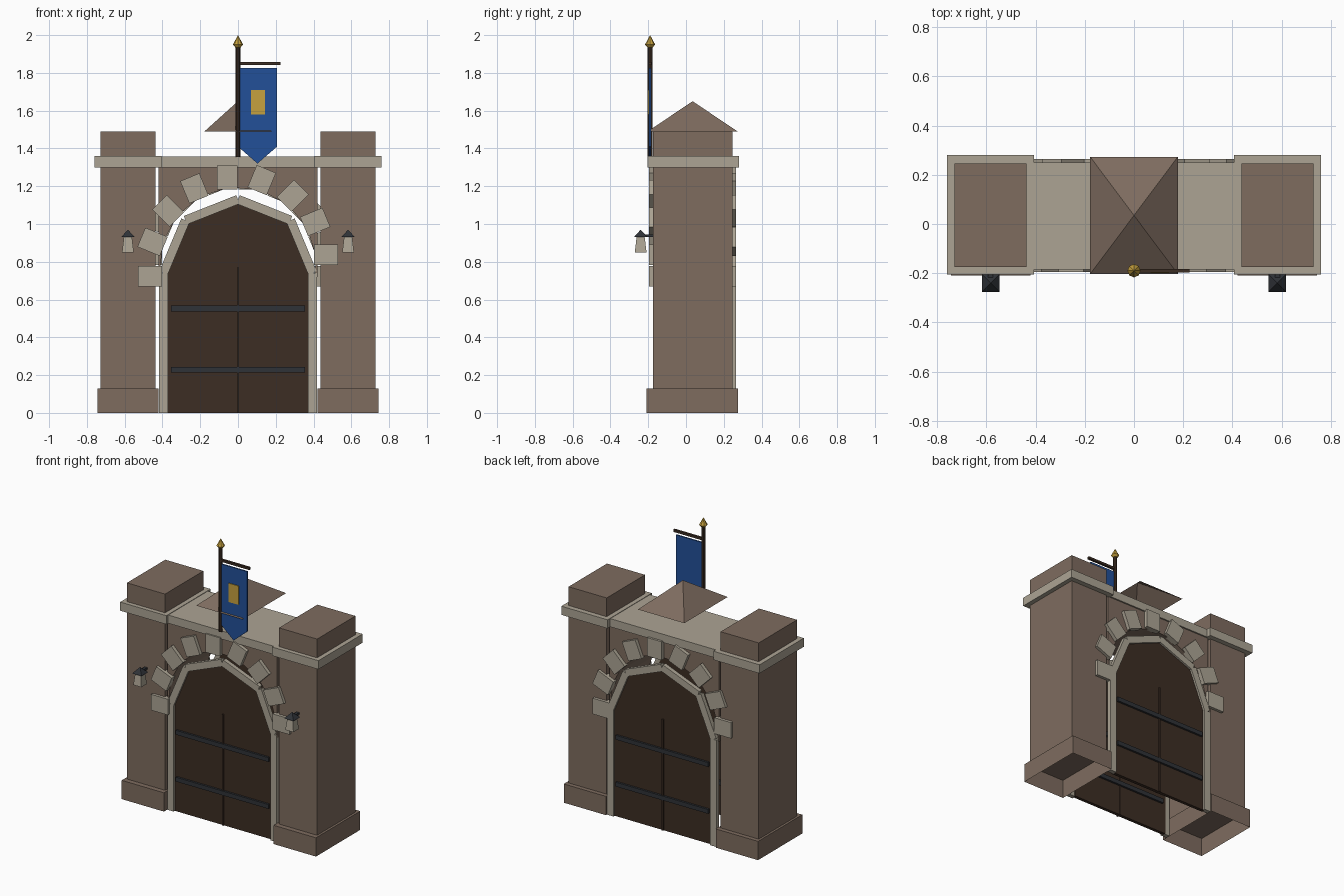
import bpy
import bmesh
from math import sin, cos, pi, radians
from mathutils import Vector, Matrix

if "Cube" in bpy.data.objects:
    bpy.data.objects.remove(bpy.data.objects["Cube"])


def material(name, *rgb):
    lin = [((c / 255 + 0.055) / 1.055) ** 2.4 for c in rgb] + [1.0]
    m = bpy.data.materials.new(name)
    m.use_nodes = True
    m.diffuse_color = lin
    m.node_tree.nodes["Principled BSDF"].inputs["Base Color"].default_value = lin
    return m


stone = material("brown_stone", 126, 108, 95)
trim = material("pale_stone", 172, 164, 148)
wood = material("dark_wood", 60, 45, 35)
iron = material("dark_iron", 47, 50, 55)
blue = material("banner_blue", 34, 80, 153)
gold = material("gold", 198, 161, 62)


def finish(name, bm, mat):
    bmesh.ops.recalc_face_normals(bm, faces=bm.faces[:])
    mesh = bpy.data.meshes.new(name)
    bm.to_mesh(mesh)
    bm.free()
    mesh.materials.append(mat)
    ob = bpy.data.objects.new(name, mesh)
    bpy.context.collection.objects.link(ob)
    return ob


def box(name, x, y, z, mat, open_bottom=False):
    """Axis-aligned box from (low, high) pairs."""
    bm = bmesh.new()
    bmesh.ops.create_cube(bm, size=1)
    for v in bm.verts:
        v.co = [lo if c < 0 else hi for c, (lo, hi) in zip(v.co, (x, y, z))]
    if open_bottom:
        low = [f for f in bm.faces if all(v.co.z == z[0] for v in f.verts)]
        bmesh.ops.delete(bm, geom=low, context='FACES')
    return finish(name, bm, mat)


def prism(name, pts, y, mat):
    """Outline in the xz plane extruded along y."""
    bm = bmesh.new()
    face = bm.faces.new([bm.verts.new((px, y[0], pz)) for px, pz in pts])
    ext = bmesh.ops.extrude_face_region(bm, geom=[face], use_keep_orig=True)
    for v in ext["geom"]:
        if isinstance(v, bmesh.types.BMVert):
            v.co.y = y[1]
    return finish(name, bm, mat)


def cone(name, sides, r1, r2, z, at, mat, scale=(1, 1), turn=0, caps=True):
    bm = bmesh.new()
    bmesh.ops.create_cone(bm, cap_ends=caps, segments=sides, radius1=r1,
                          radius2=r2, depth=z[1] - z[0])
    bmesh.ops.remove_doubles(bm, verts=bm.verts[:], dist=1e-5)
    bm.transform(Matrix.Translation((at[0], at[1], sum(z) / 2))
                 @ Matrix.Diagonal((*scale, 1, 1)) @ Matrix.Rotation(turn, 4, 'Z'))
    return finish(name, bm, mat)


def rotated_rect(center, along, half_len, half_wid):
    side = Vector((-along.y, along.x))
    return [center + along * a * half_len + side * b * half_wid
            for a, b in ((-1, -1), (1, -1), (1, 1), (-1, 1))]


ARCH_Z, ARCH_R = 0.78, 0.41
MID_Y = 0.035
QUARTER = pi / 4
ROOT2 = 2 ** 0.5

# Towers with plinth and cap band, and a lantern on each
for side, s in (("right", -1), ("left", 1)):
    cx = 0.583 * s

    def span(c, h):
        return (c - h, c + h)

    box(side + "_tower", span(cx, 0.146), (-0.175, 0.245), (0.13, 1.49), stone)
    box(side + "_plinth", span(cx, 0.162), (-0.21, 0.275), (0, 0.13), stone, True)
    box(side + "_cap_band", span(cx, 0.177), (-0.205, 0.28), (1.30, 1.36), trim)
    at = (cx, -0.24)
    cone(side + "_lantern_body", 4, 0.031 * ROOT2, 0.021 * ROOT2, (0.85, 0.935), at,
         trim, turn=QUARTER)
    cone(side + "_lantern_roof", 4, 0.036 * ROOT2, 0, (0.93, 0.97), at, iron,
         turn=QUARTER)
    box(side + "_lantern_bracket", span(cx, 0.01), (-0.24, -0.17), (0.93, 0.945), iron)

# Wall with arched opening, and coping slab on top
arch = [(ARCH_R * cos(pi * i / 16), ARCH_Z + ARCH_R * sin(pi * i / 16))
        for i in range(17)]
prism("arch_wall", arch + [(-ARCH_R, 0.72), (-0.42, 0.72), (-0.42, 1.30),
                           (0.42, 1.30), (0.42, 0.72), (ARCH_R, 0.72)],
      (-0.17, 0.24), stone)
box("wall_coping", (-0.41, 0.41), (-0.185, 0.25), (1.30, 1.357), trim)

# Small pyramid roof, open underneath
cone("pyramid_roof", 4, ROOT2, 0, (1.49, 1.65), (0, MID_Y), stone,
     scale=(0.178, 0.238), turn=QUARTER, caps=False)


# Doorway repeated on both faces; the back one is turned half round
def facade(label, flip, plane, inward):
    def depth(a, b):
        return tuple(sorted((plane + inward * a, plane + inward * b)))

    def turned(pts):
        return [(p[0] * flip, p[1]) for p in pts]

    # Ring of arch stones
    front = -0.195 if inward > 0 else 0.265
    for i in range(9):
        a = radians(22.5 * i)
        out = Vector((cos(a), sin(a)))
        c = Vector((0, ARCH_Z)) + out * 0.466 + Vector((-out.y, out.x)) * 0.057
        ys = tuple(sorted((front, front + inward * 0.04)))
        prism(f"{label}_arch_stone_{i + 1}", turned(rotated_rect(c, out, 0.064, 0.055)),
              ys, trim)

    # Door frame bars
    path = [Vector(p) for p in ((-0.395, 0), (-0.395, 0.74), (-0.278, 1.02), (0, 1.13))]
    path += [Vector((-p.x, p.y)) for p in reversed(path[:-1])]
    for i, (p, q) in enumerate(zip(path, path[1:])):
        bar = rotated_rect((p + q) / 2, (q - p).normalized(), (q - p).length / 2, 0.024)
        prism(f"{label}_frame_bar_{i + 1}", turned(bar), depth(0, 0.03), trim)

    # Door leaf, centre strip and iron bands
    prism(label + "_door", [(-0.38, 0), (-0.38, 0.74), (-0.27, 1.01), (0, 1.115),
                            (0.27, 1.01), (0.38, 0.74), (0.38, 0)],
          depth(0.014, 0.036), wood)
    box(label + "_door_strip", (-0.006, 0.006), depth(0.006, 0.04), (0, 0.77), wood)
    for n, z in (("lower", 0.228), ("upper", 0.553)):
        box(f"{label}_{n}_band", (-0.355, 0.355), depth(0, 0.05),
            (z - 0.015, z + 0.015), iron)


facade("front", 1, -0.175, 1)
facade("back", -1, 0.265, -1)

# Flagpole, finial, crossbar and banner
POLE = (0, -0.19)
cone("flagpole", 8, 0.013, 0.013, (1.355, 1.95), POLE, wood)
cone("finial_base", 8, 0.014, 0.027, (1.935, 1.95), POLE, gold)
cone("finial_tip", 8, 0.027, 0, (1.95, 2.0), POLE, gold)
box("banner_crossbar", (0, 0.225), (-0.198, -0.182), (1.842, 1.858), wood)
prism("banner", [(0, 1.825), (0, 1.41), (0.103, 1.32), (0.207, 1.41), (0.207, 1.825)],
      (-0.195, -0.185), blue)
box("banner_emblem", (0.068, 0.143), (-0.2, -0.194), (1.58, 1.71), gold)
